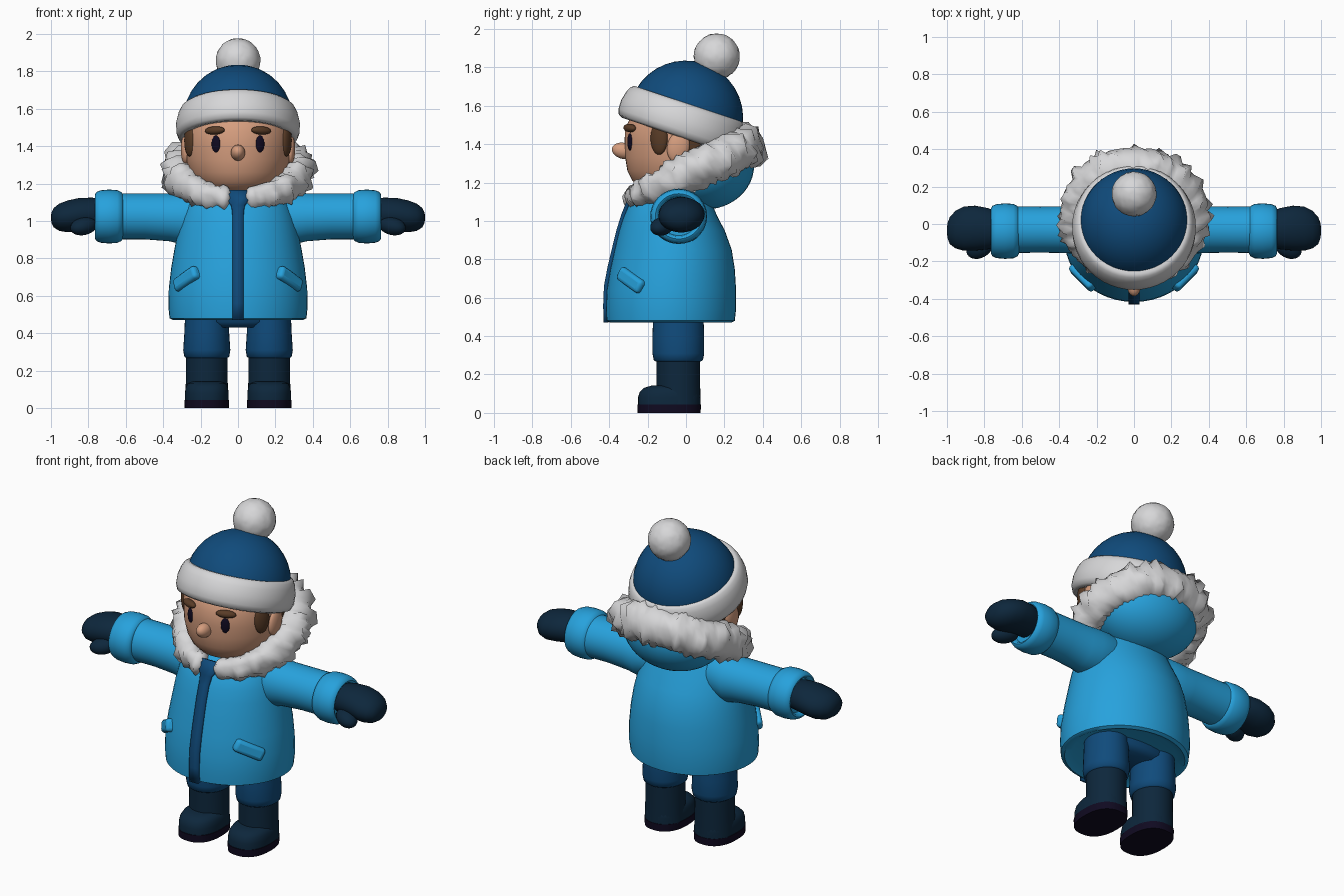
import bpy, bmesh, math, random
from math import sin, cos, pi, radians
from mathutils import Matrix, Vector, Euler

random.seed(4)
if "Cube" in bpy.data.objects:
    bpy.data.objects.remove(bpy.data.objects["Cube"])


def material(name, rgb):
    m = bpy.data.materials.new(name)
    m.use_nodes = True
    m.diffuse_color = (*rgb, 1)
    m.node_tree.nodes["Principled BSDF"].inputs["Base Color"].default_value = (*rgb, 1)
    return m


JACKET = material("bright blue", (0.02, 0.36, 0.72))
HAT = material("deep blue", (0.005, 0.07, 0.2))
NAVY = material("navy", (0.004, 0.02, 0.045))
FUR = material("pale grey", (0.68, 0.68, 0.69))
SKIN = material("skin", (0.67, 0.34, 0.21))
HAIR = material("brown", (0.1, 0.045, 0.02))
DARK = material("near black", (0.005, 0.003, 0.015))


def finish(name, bm, *mats, sharp=50):
    bmesh.ops.recalc_face_normals(bm, faces=bm.faces)
    me = bpy.data.meshes.new(name)
    bm.to_mesh(me)
    bm.free()
    for m in mats:
        me.materials.append(m)
    me.polygons.foreach_set("use_smooth", [True] * len(me.polygons))
    me.set_sharp_from_angle(angle=radians(sharp))
    ob = bpy.data.objects.new(name, me)
    bpy.context.collection.objects.link(ob)
    return ob


def skin_rings(bm, rings):
    """Join successive vertex rings and cap both ends."""
    loops = [[bm.verts.new(p) for p in ring] for ring in rings]
    n = len(loops[0])
    for a, b in zip(loops, loops[1:]):
        for i in range(n):
            bm.faces.new((a[i], a[(i + 1) % n], b[(i + 1) % n], b[i]))
    bm.faces.new(loops[0])
    bm.faces.new(loops[-1])


def loft(name, mat, sections, axis="z", n=36, power=2.0, matrix=None):
    """Sections are (position on axis, centre u, centre v, radius u, radius v)."""
    bm = bmesh.new()
    rings = []
    for t, cu, cv, ru, rv in sections:
        ring = []
        for i in range(n):
            c, s = cos(2 * pi * i / n), sin(2 * pi * i / n)
            u = cu + ru * math.copysign(abs(c) ** (2 / power), c)
            v = cv + rv * math.copysign(abs(s) ** (2 / power), s)
            ring.append((u, v, t) if axis == "z" else (t, u, v))
        rings.append(ring)
    skin_rings(bm, rings)
    if matrix:
        bm.transform(matrix)
    return finish(name, bm, mat)


def ellipsoid(name, mat, loc, size, rot=(0, 0, 0), seg=24):
    bm = bmesh.new()
    bmesh.ops.create_uvsphere(bm, u_segments=seg, v_segments=seg // 2 + 2, radius=1)
    bm.transform(Matrix.LocRotScale(Vector(loc), Euler([radians(r) for r in rot]), Vector(size)))
    return finish(name, bm, mat)


# Jacket body
loft("jacket_body", JACKET, [
    (0.49, 0, -0.08, 0.30, 0.27), (0.47, 0, -0.08, 0.345, 0.315), (0.48, 0, -0.08, 0.366, 0.334),
    (0.54, 0, -0.078, 0.372, 0.339), (0.64, 0, -0.076, 0.37, 0.337), (0.75, 0, -0.07, 0.357, 0.324),
    (0.85, 0, -0.067, 0.34, 0.305), (0.95, 0, -0.073, 0.32, 0.275), (1.02, 0, -0.08, 0.3, 0.245),
    (1.09, 0, -0.08, 0.27, 0.215), (1.14, 0, -0.07, 0.23, 0.18), (1.17, 0, -0.06, 0.16, 0.13)], n=48)

# Zip strip widening into the collar
bm = bmesh.new()
rows = []
for z, y, w in [(0.47, -0.417, 0.03), (0.56, -0.419, 0.03), (0.66, -0.415, 0.03), (0.76, -0.396, 0.03),
                (0.86, -0.372, 0.03), (0.95, -0.35, 0.03), (1.03, -0.325, 0.03),
                (1.08, -0.305, 0.035), (1.16, -0.27, 0.09)]:
    rows.append([bm.verts.new((s * w, y, z)) for s in (-1, 1)])
for a, b in zip(rows, rows[1:]):
    bm.faces.new((a[0], a[1], b[1], b[0]))
zip_strip = finish("zip_strip", bm, HAT)
mod = zip_strip.modifiers.new("thickness", "SOLIDIFY")
mod.thickness = 0.025
mod.offset = 0

# Hood bag, cut along the tilted collar plane
tilt = Vector((0, -0.43, 0.9)).normalized()
bm = bmesh.new()
bmesh.ops.create_uvsphere(bm, u_segments=36, v_segments=24, radius=1)
bm.transform(Matrix.LocRotScale(Vector((0, 0.1, 1.29)), None, Vector((0.31, 0.255, 0.23))))
cut = bmesh.ops.bisect_plane(bm, geom=bm.verts[:] + bm.edges[:] + bm.faces[:],
                             plane_co=(0, 0.05, 1.27), plane_no=tilt, clear_outer=True)
bmesh.ops.holes_fill(bm, edges=[e for e in bm.edges if e.is_boundary])
finish("hood", bm, JACKET)

# Shaggy fur collar, open at the front
bm = bmesh.new()
rings = []
STEPS, SIDES = 84, 14
for k in range(STEPS + 1):
    a = (pi - 0.13) * (2 * k / STEPS - 1)
    centre = Vector((0.305 * sin(a), 0.02 + 0.285 * cos(a), 1.255 + 0.135 * cos(a)))
    out = Vector((sin(a), cos(a), 0.45 * cos(a))).normalized()
    r = 0.057 + 0.048 * (1 - ((1 - cos(a)) / 2) ** 2)
    if k in (0, STEPS):
        r *= 0.6
    ring = []
    for i in range(SIDES):
        b = 2 * pi * i / SIDES
        outer = 0.5 + 0.5 * cos(b)
        tuft = random.uniform(-0.008, 0.006)
        if random.random() < 0.22:
            tuft += 0.03 * outer * r / 0.1
        ring.append(centre + (out * cos(b) + tilt * sin(b) * 1.05) * (r + tuft))
    rings.append(ring)
skin_rings(bm, rings)
finish("fur_collar", bm, FUR, sharp=80)

# Head, with the hair area picked by position
head = loft("head", SKIN, [
    (1.14, 0, -0.04, 0.08, 0.09), (1.15, 0, -0.04, 0.14, 0.15), (1.175, 0, -0.035, 0.195, 0.21),
    (1.21, 0, -0.03, 0.232, 0.25), (1.26, 0, -0.03, 0.26, 0.275), (1.33, 0, -0.03, 0.278, 0.287),
    (1.40, 0, -0.03, 0.284, 0.29), (1.48, 0, -0.03, 0.283, 0.288), (1.56, 0, -0.02, 0.26, 0.26),
    (1.62, 0, 0, 0.2, 0.2)], n=48)
head.data.materials.append(HAIR)
for f in head.data.polygons:
    if f.center.y > -0.02 and f.center.z > 1.26:
        f.material_index = 1

# Facial features
ellipsoid("nose", SKIN, (0, -0.325, 1.365), (0.038, 0.062, 0.042), (-12, 0, 0))
for s, side in ((1, "left"), (-1, "right")):
    ellipsoid(side + "_eye", DARK, (s * 0.118, -0.292, 1.412), (0.025, 0.01, 0.045), (0, 0, s * 24))
    ellipsoid(side + "_eyebrow", HAIR, (s * 0.124, -0.293, 1.484), (0.058, 0.024, 0.022), (0, s * 3, s * 25))
    ellipsoid(side + "_sideburn", HAIR, (s * 0.258, -0.14, 1.43), (0.024, 0.048, 0.085), (0, 0, s * -25))
    ellipsoid(side + "_ear", SKIN, (s * 0.28, -0.04, 1.385), (0.026, 0.058, 0.082), (-12, 0, 0))

# Hat, band and bobble share one backward tilt
hat_matrix = Matrix.Translation((0, 0, 1.54)) @ Matrix.Rotation(radians(-18.5), 4, "X")
dome = [(0.295 * sin(h), 0, 0, 0.293 * cos(h), 0.298 * cos(h)) for h in
        [radians(d) for d in (-12, 0, 10, 20, 30, 40, 50, 60, 70, 80, 87)]]
loft("hat_dome", HAT, dome, n=48, matrix=hat_matrix)
band = [(-0.1, 0.27), (-0.108, 0.3), (-0.098, 0.322), (-0.07, 0.333), (-0.02, 0.334),
        (0.03, 0.322), (0.058, 0.308), (0.07, 0.292), (0.068, 0.27)]
loft("hat_band", FUR, [(h, 0, -0.008, r * 0.99, r * 1.02) for h, r in band], n=48, matrix=hat_matrix)
bm = bmesh.new()
bmesh.ops.create_icosphere(bm, subdivisions=4, radius=0.119)
for v in bm.verts:
    v.co *= 1 + random.uniform(-0.012, 0.02)
bm.transform(Matrix.Translation((0, 0.16, 1.857)))
finish("hat_bobble", bm, FUR, sharp=80)

# Hips
loft("hips", HAT, [(0.43, 0, -0.04, 0.2, 0.1), (0.46, 0, -0.04, 0.27, 0.13),
                   (0.56, 0, -0.04, 0.28, 0.14)])

for s, side in ((1, "left"), (-1, "right")):
    # Arm: sleeve, rolled cuff, mitten and thumb
    loft(side + "_sleeve", JACKET, [
        (s * x, -0.03, z, ry, rz) for x, z, ry, rz in
        [(0.1, 1.03, 0.1, 0.1), (0.22, 1.025, 0.125, 0.13), (0.3, 1.015, 0.13, 0.138),
         (0.37, 1.02, 0.125, 0.128), (0.5, 1.025, 0.123, 0.123), (0.66, 1.025, 0.125, 0.123)]], axis="x")
    loft(side + "_cuff", JACKET, [
        (s * x, -0.038, 1.024, r * 1.03, r) for x, r in
        [(0.615, 0.115), (0.622, 0.13), (0.645, 0.141), (0.69, 0.144), (0.735, 0.14),
         (0.757, 0.131), (0.764, 0.118), (0.757, 0.105), (0.735, 0.1)]], axis="x")
    loft(side + "_mitten", NAVY, [
        (s * x, y, z, ry, rz) for x, y, z, ry, rz in
        [(0.72, -0.03, 1.035, 0.09, 0.08), (0.78, -0.025, 1.04, 0.11, 0.085), (0.85, -0.022, 1.035, 0.12, 0.088),
         (0.91, -0.025, 1.025, 0.118, 0.085), (0.955, -0.03, 1.02, 0.1, 0.073),
         (0.985, -0.035, 1.018, 0.072, 0.052), (0.997, -0.035, 1.018, 0.04, 0.028),
         (1.0, -0.035, 1.018, 0.012, 0.01)]], axis="x")
    ellipsoid(side + "_thumb", NAVY, (s * 0.825, -0.125, 0.972), (0.078, 0.056, 0.047), (0, s * 12, s * -30))

    # Slanted pocket flap
    bm = bmesh.new()
    bmesh.ops.create_cube(bm, size=1)
    bm.transform(Matrix.LocRotScale(Vector((s * 0.272, -0.283, 0.69)),
                                    Euler((radians(-8), radians(s * 27), radians(s * 45))),
                                    Vector((0.18, 0.06, 0.075))))
    flap = finish(side + "_pocket_flap", bm, JACKET)
    mod = flap.modifiers.new("soft edges", "BEVEL")
    mod.width = 0.02
    mod.segments = 3

    # Trouser leg
    x = s * 0.167
    loft(side + "_trouser_leg", HAT, [
        (0.285, x, -0.04, 0.1, 0.1), (0.268, x, -0.04, 0.11, 0.118), (0.275, x, -0.04, 0.12, 0.128),
        (0.31, x, -0.04, 0.126, 0.135), (0.4, x, -0.04, 0.12, 0.135), (0.52, x, -0.04, 0.115, 0.13)])
    # Boot: shaft, foot and sole
    loft(side + "_boot_shaft", NAVY, [
        (0.04, x, -0.04, 0.115, 0.116), (0.14, x, -0.04, 0.112, 0.114), (0.29, x, -0.04, 0.11, 0.114)])
    loft(side + "_boot_foot", NAVY, [
        (0.04, x, -0.088, 0.117, 0.162), (0.08, x, -0.088, 0.117, 0.162), (0.11, x, -0.085, 0.113, 0.156),
        (0.13, x, -0.08, 0.102, 0.14), (0.142, x, -0.07, 0.08, 0.11)], power=2.4)
    loft(side + "_boot_sole", DARK, [
        (0, x, -0.088, 0.118, 0.164), (0.044, x, -0.088, 0.12, 0.166)], power=2.4)
